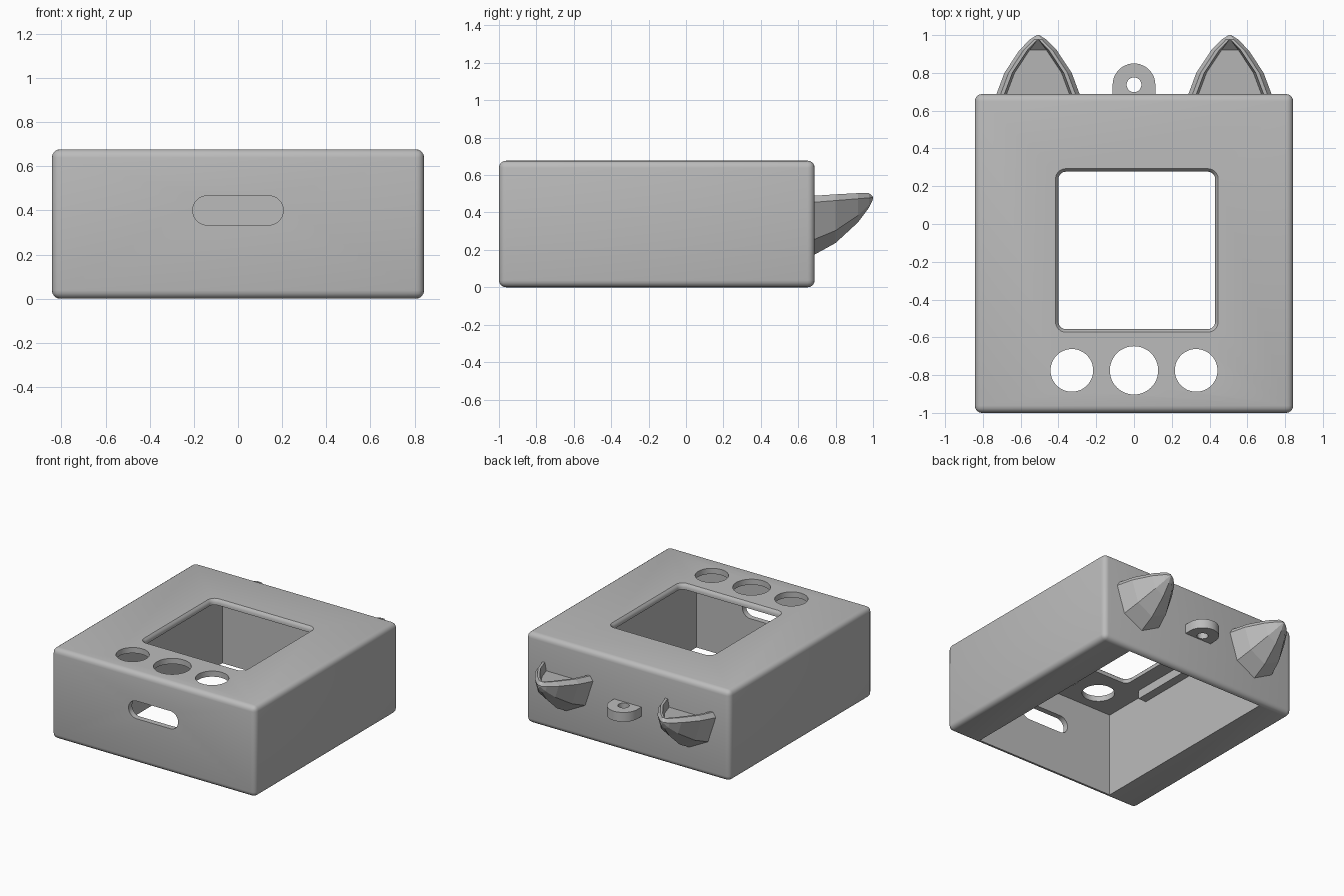
import bpy, bmesh
from math import sin, cos, pi, radians
from mathutils import Vector

if "Cube" in bpy.data.objects:
    bpy.data.objects.remove(bpy.data.objects["Cube"], do_unlink=True)

grey = bpy.data.materials.new("plain grey")
grey.use_nodes = True
GREY = (0.5, 0.5, 0.5, 1)
grey.diffuse_color = GREY
grey.node_tree.nodes["Principled BSDF"].inputs["Base Color"].default_value = GREY


def loft(name, rings):
    """Solid skinned through rings of equal point count, capped at both ends."""
    bm = bmesh.new()
    loops = [[bm.verts.new(p) for p in ring] for ring in rings]
    n = len(loops[0])
    for a, b in zip(loops, loops[1:]):
        for i in range(n):
            j = (i + 1) % n
            bm.faces.new((a[i], a[j], b[j], b[i]))
    bm.faces.new(loops[0])
    bm.faces.new(loops[-1])
    bmesh.ops.recalc_face_normals(bm, faces=bm.faces)
    mesh = bpy.data.meshes.new(name)
    bm.to_mesh(mesh)
    bm.free()
    mesh.materials.append(grey)
    ob = bpy.data.objects.new(name, mesh)
    bpy.context.collection.objects.link(ob)
    return ob


def rounded(cx, cy, hx, hy, r, steps=8):
    """Rounded rectangle outline in 2D."""
    pts = []
    for k, (sx, sy) in enumerate(((1, 1), (-1, 1), (-1, -1), (1, -1))):
        for i in range(steps + 1):
            a = (k + i / steps) * pi / 2
            pts.append((cx + sx * (hx - r) + r * cos(a), cy + sy * (hy - r) + r * sin(a)))
    return pts


def circle(cx, cy, r, n=48):
    return [(cx + r * cos(2 * pi * i / n), cy + r * sin(2 * pi * i / n)) for i in range(n)]


def upright(name, outline, z0, z1):
    return loft(name, [[(x, y, z) for x, y in outline] for z in (z0, z1)])


def block(name, lo, hi):
    (x0, y0, z0), (x1, y1, z1) = lo, hi
    return upright(name, [(x0, y0), (x1, y0), (x1, y1), (x0, y1)], z0, z1)


def select(ob):
    bpy.ops.object.select_all(action="DESELECT")
    ob.select_set(True)
    bpy.context.view_layer.objects.active = ob


def cut(ob, cutter):
    cutter.hide_render = True
    mod = ob.modifiers.new("cut", "BOOLEAN")
    mod.operation = "DIFFERENCE"
    mod.solver = "EXACT"
    mod.object = cutter
    select(ob)
    bpy.ops.object.modifier_apply(modifier=mod.name)
    bpy.data.objects.remove(cutter, do_unlink=True)


def smooth(ob):
    select(ob)
    bpy.ops.object.shade_smooth_by_angle(angle=radians(32))


# Case: rounded box, open underneath
BACK, TOP = 0.688, 0.677
case = block("case", (-0.843, -1.0, 0), (0.843, BACK, TOP))
bevel = case.modifiers.new("round", "BEVEL")
bevel.width = 0.038
bevel.segments = 4
select(case)
bpy.ops.object.modifier_apply(modifier=bevel.name)
cut(case, block("cavity", (-0.585, -0.958, -0.2), (0.585, 0.65, 0.635)))

# Screen window with a rounded upper lip
lip = [(0.5, 0), (0.652, 0), (0.666, 0.005), (TOP, 0.016), (0.8, 0.016)]
cut(case, loft("window", [
    [(x, y, z) for x, y in rounded(0.015, -0.14, 0.415 + f, 0.417 + f, 0.04 + f)]
    for z, f in lip]))

# Three button holes
for x, r in ((-0.329, 0.113), (0, 0.128), (0.329, 0.113)):
    cut(case, upright("button_hole", circle(x, -0.775, r), 0.5, 0.8))

# Slot through the front wall
slot = rounded(0, 0.4, 0.205, 0.066, 0.0655)
cut(case, loft("slot", [[(x, y, z) for x, z in slot] for y in (-1.2, -0.85)]))
smooth(case)

# Screen rails under the top plate
for side, word in ((1, "left"), (-1, "right")):
    x0, x1 = sorted((side * 0.52, side * 0.6))
    block(word + "_screen_rail", (x0, -0.57, 0.57), (x1, 0.3, 0.645))

# Hanging loop on the back
R, CY = 0.113, 0.737
arch = [(R * cos(pi * i / 24), CY + R * sin(pi * i / 24)) for i in range(25)]
loop = upright("hanging_loop", [(R, 0.67)] + arch + [(-R, 0.67)], 0.3, 0.37)
cut(loop, upright("loop_hole", circle(0, CY, 0.039, 32), 0.2, 0.5))
smooth(loop)


# Ears: half-octagon cones pointing back, with a hollowed upper face
def ear(name, cx):
    rings = []
    for y, s, rim in ((0.67, 1.03, 0.035), (0.80, 0.81, 0.033), (0.92, 0.45, 0.03),
                      (0.978, 0.19, 0.026), (1.0, 0.03, 0.004)):
        zc = 0.455 + 0.025 * (y - BACK) / (1 - BACK)
        w = 0.22 * s
        shell = [(w * cos(a), zc - 0.28 * s * sin(a)) for a in (i * pi / 4 for i in range(5))]
        edge, inner, floor = (max(w - d, w * 0.04) for d in (0.022, 0.042, 0.054))
        low = -0.025 if w > 0.06 else rim
        bowl = [(-edge, rim), (-inner, rim), (-floor, low),
                (floor, low), (inner, rim), (edge, rim)]
        ring = shell + [(x, zc + h) for x, h in bowl]
        rings.append([Vector((cx + x, y, z)) for x, z in ring])
    return loft(name, rings)


for side, word in ((1, "left"), (-1, "right")):
    ear(word + "_ear", side * 0.508)
